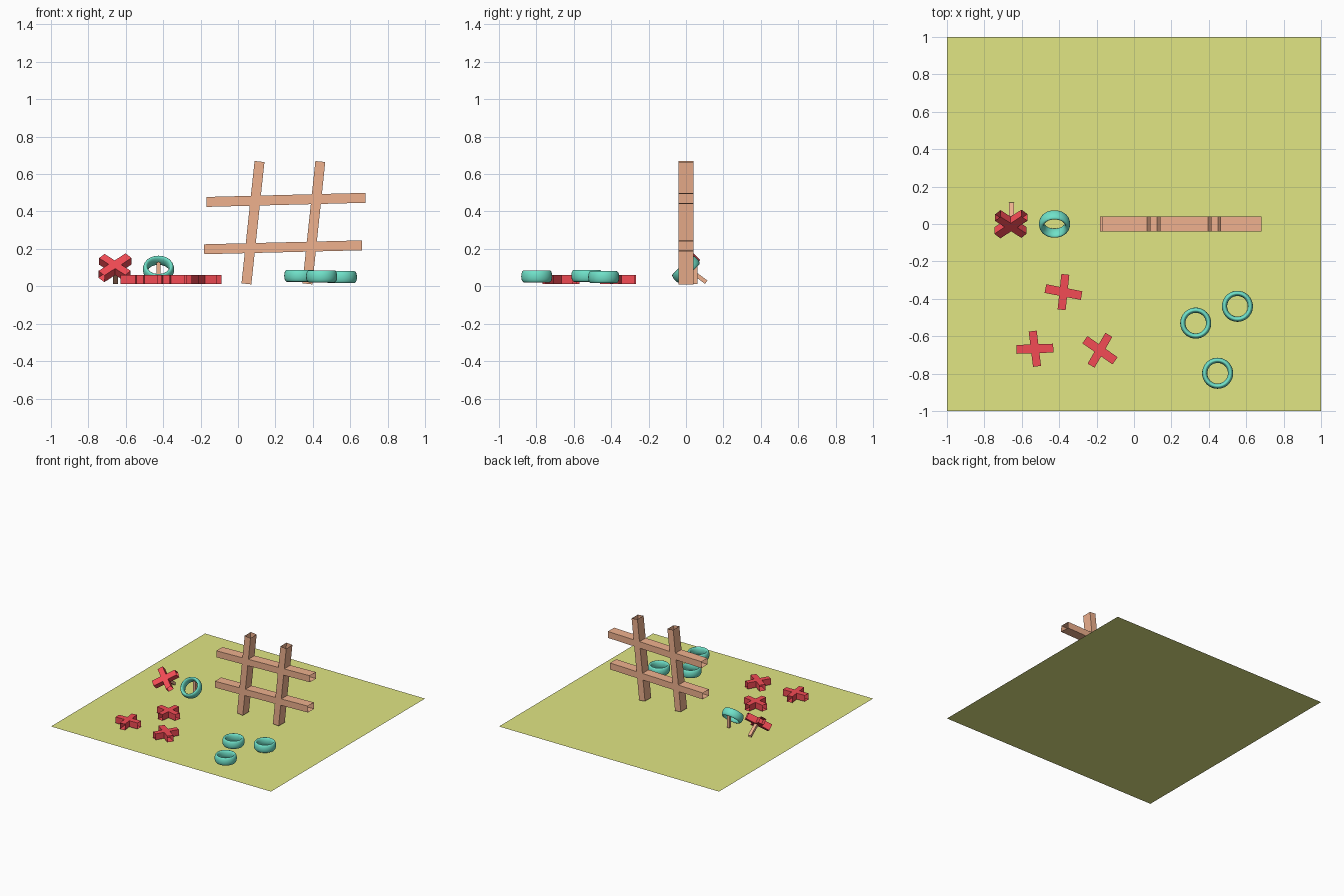
import bpy, bmesh
from math import radians, cos, sin, tau
from mathutils import Vector, Matrix

if "Cube" in bpy.data.objects:
    bpy.data.objects.remove(bpy.data.objects["Cube"])


def material(name, rgb):
    m = bpy.data.materials.new(name)
    m.diffuse_color = (*rgb, 1)
    m.use_nodes = True
    m.node_tree.nodes["Principled BSDF"].inputs["Base Color"].default_value = m.diffuse_color
    return m


GRASS = material("grass", (0.75, 0.79, 0.23))
WOOD = material("wood", (0.86, 0.44, 0.27))
RED = material("red", (0.90, 0.07, 0.09))
TEAL = material("teal", (0.16, 0.75, 0.58))


def finish(name, bm, mat, matrix=Matrix()):
    bmesh.ops.recalc_face_normals(bm, faces=bm.faces[:])
    me = bpy.data.meshes.new(name)
    bm.to_mesh(me)
    bm.free()
    me.materials.append(mat)
    ob = bpy.data.objects.new(name, me)
    ob.matrix_world = matrix
    bpy.context.collection.objects.link(ob)
    return ob


def add_bar(bm, p, q, depth_dir, width, depth):
    """Square-section bar from p to q, open at both ends."""
    p, q, n = Vector(p), Vector(q), Vector(depth_dir)
    s = (q - p).normalized().cross(n) * width / 2
    n = n * depth / 2
    corners = (s + n, n - s, -s - n, s - n)
    a = [bm.verts.new(p + c) for c in corners]
    b = [bm.verts.new(q + c) for c in corners]
    for i in range(4):
        j = (i + 1) % 4
        bm.faces.new((a[i], a[j], b[j], b[i]))


def bar(name, p, q, depth_dir, width, depth, mat):
    bm = bmesh.new()
    add_bar(bm, p, q, depth_dir, width, depth)
    return finish(name, bm, mat)


def cross(name, loc, tilt, spin):
    bm = bmesh.new()
    for ang, length, width in ((0, 0.197, 0.047), (95, 0.19, 0.043)):
        d = Vector((cos(radians(ang)), sin(radians(ang)), 0)) * length / 2
        add_bar(bm, -d, d, (0, 0, 1), width, 0.05)
    m = (Matrix.Translation(loc) @ Matrix.Rotation(radians(tilt), 4, 'X')
         @ Matrix.Rotation(radians(spin), 4, 'Z'))
    return finish(name, bm, RED, m)


def ring(name, loc, tilt=0, R=0.069, r=0.014, h=0.032, nu=48, nv=20):
    bm = bmesh.new()
    grid = []
    for i in range(nu):
        u = tau * i / nu
        loop = []
        for j in range(nv):
            v = tau * j / nv
            rad = R + r * cos(v)
            loop.append(bm.verts.new((rad * cos(u), rad * sin(u), h * sin(v))))
        grid.append(loop)
    for i in range(nu):
        for j in range(nv):
            k, l = (i + 1) % nu, (j + 1) % nv
            bm.faces.new((grid[i][j], grid[k][j], grid[k][l], grid[i][l])).smooth = True
    return finish(name, bm, TEAL, Matrix.Translation(loc) @ Matrix.Rotation(radians(tilt), 4, 'X'))


# Lawn
bm = bmesh.new()
bmesh.ops.create_grid(bm, x_segments=1, y_segments=1, size=1)
finish("lawn", bm, GRASS)

# Leaning game frame: two posts and two rails
for name, p, q in (
        ("left_post", (0.045, 0, 0.013), (0.115, 0, 0.667)),
        ("right_post", (0.371, 0, 0.013), (0.44, 0, 0.667)),
        ("upper_rail", (-0.168, 0, 0.451), (0.682, 0, 0.473)),
        ("lower_rail", (-0.181, 0, 0.198), (0.663, 0, 0.219))):
    bar(name, p, q, (0, 1, 0), 0.053, 0.08, WOOD)

# Crosses and rings lying on the lawn
for i, (x, y, spin) in enumerate(((-0.377, -0.364, -11), (-0.53, -0.667, 2), (-0.182, -0.675, -35))):
    cross(f"cross_{i + 1}", (x, y, 0.036), 0, spin)
for i, loc in enumerate(((0.33, -0.53, 0.056), (0.553, -0.44, 0.049), (0.447, -0.798, 0.053))):
    ring(f"ring_{i + 1}", loc)

# Propped-up pieces with their sticks
cross("propped_cross", (-0.658, 0, 0.099), 45, 42.5)
bar("cross_stick", (-0.655, 0.01, 0.095), (-0.655, 0.108, 0.022), (1, 0, 0), 0.022, 0.025, WOOD)
ring("propped_ring", (-0.425, 0, 0.09), 45)
bar("ring_stick", (-0.425, 0.05, 0.012), (-0.425, 0.05, 0.13), (0, 1, 0), 0.022, 0.022, WOOD)
